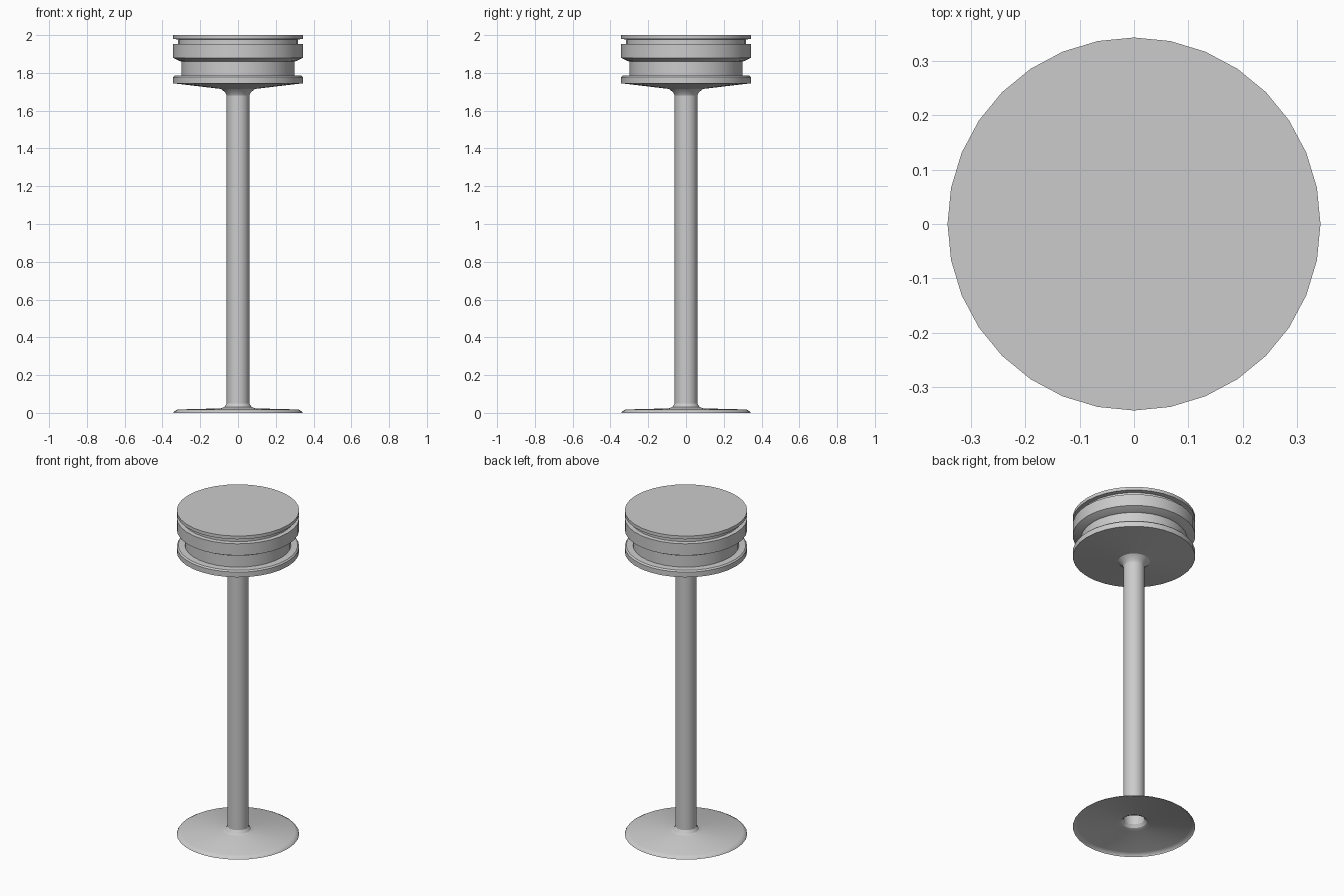
import bpy, bmesh
from math import cos, sin, pi, radians

if "Cube" in bpy.data.objects:
    bpy.data.objects.remove(bpy.data.objects["Cube"])

SIDES = 32


def lathe(name, profile, cap_top=False):
    """Revolve (radius, height) points around z into an open shell."""
    bm = bmesh.new()
    rings = [[bm.verts.new((r * cos(2 * pi * i / SIDES), r * sin(2 * pi * i / SIDES), z))
              for i in range(SIDES)] for r, z in profile]
    for low, high in zip(rings, rings[1:]):
        for i in range(SIDES):
            j = (i + 1) % SIDES
            bm.faces.new((low[i], low[j], high[j], high[i]))
    if cap_top:
        bm.faces.new(rings[-1])
    mesh = bpy.data.meshes.new(name)
    bm.to_mesh(mesh)
    bm.free()
    obj = bpy.data.objects.new(name, mesh)
    bpy.context.collection.objects.link(obj)
    bpy.ops.object.select_all(action='DESELECT')
    obj.select_set(True)
    bpy.context.view_layer.objects.active = obj
    bpy.ops.object.shade_smooth_by_angle(angle=radians(30))
    return obj


# Foot: thin hollow dish, open underneath, flaring into the column
lathe("foot", [(0.343, 0.0), (0.338, 0.008), (0.32, 0.018),
               (0.09, 0.024), (0.072, 0.032), (0.06, 0.05)])

# Column: hollow tube
lathe("column", [(0.06, 0.05), (0.06, 1.68)])

# Head underside: flare and shallow cone up to the lower rim
lathe("head_dish", [(0.06, 1.68), (0.068, 1.697), (0.09, 1.715), (0.343, 1.745),
                    (0.343, 1.777), (0.335, 1.785), (0.298, 1.787)])

# Head: recessed neck, wide band, groove and flat top plate
lathe("head_drum", [(0.298, 1.787), (0.298, 1.86), (0.312, 1.864), (0.343, 1.88),
                    (0.343, 1.952), (0.318, 1.954), (0.318, 1.977),
                    (0.343, 1.98), (0.343, 2.0)], cap_top=True)
